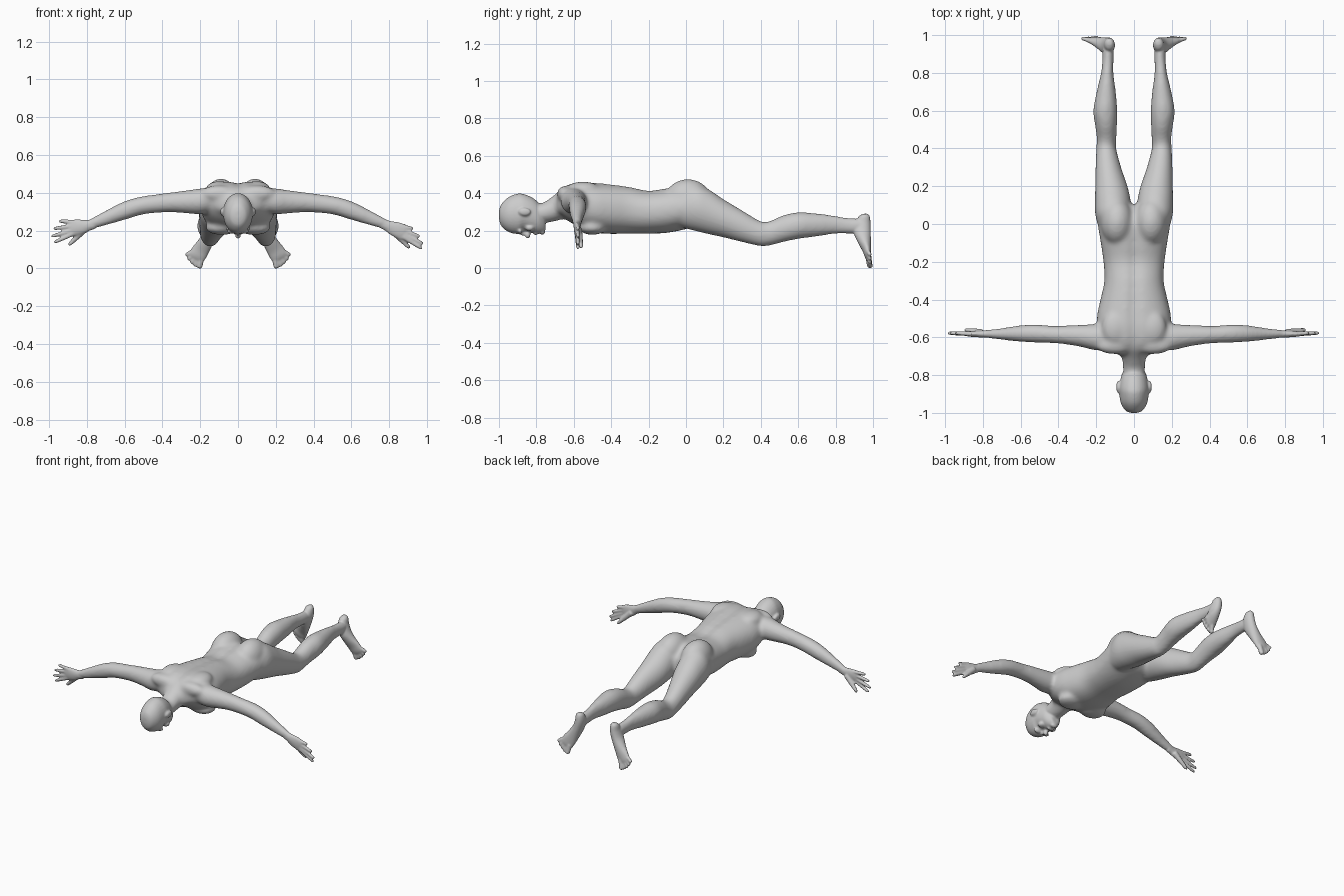
import bpy, bmesh, math
from mathutils import Vector, Matrix

Y = Vector((0, 1, 0))
X = Vector((1, 0, 0))


def add_object(name, bm):
    bmesh.ops.recalc_face_normals(bm, faces=bm.faces)
    me = bpy.data.meshes.new(name)
    bm.to_mesh(me)
    bm.free()
    ob = bpy.data.objects.new(name, me)
    bpy.context.collection.objects.link(ob)
    return ob


def catmull(rows, steps=5):
    out = []
    n = len(rows)
    for i in range(n - 1):
        p = [rows[max(i - 1, 0)], rows[i], rows[i + 1], rows[min(i + 2, n - 1)]]
        for k in range(steps):
            t = k / steps
            out.append([0.5 * (2 * b + (c - a) * t + (2 * a - 5 * b + 4 * c - d) * t * t
                               + (3 * b - a - 3 * c + d) * t ** 3) for a, b, c, d in zip(*p)])
    out.append(list(rows[-1]))
    return out


def loft(name, rows, ref, tangent=None, power=1.0, groove=0.0, n=32):
    """Skin elliptical sections (x, y, z, radius along ref, radius across)."""
    rows = catmull(rows)
    bm = bmesh.new()
    rings = []
    for i, r in enumerate(rows):
        c = Vector(r[:3])
        t = tangent or (Vector(rows[min(i + 1, len(rows) - 1)][:3]) - Vector(rows[max(i - 1, 0)][:3]))
        b = t.cross(ref).normalized()
        a = ref
        ring = []
        for k in range(n):
            th = 2 * math.pi * k / n
            cs, sn = math.cos(th), math.sin(th)
            cs = math.copysign(abs(cs) ** power, cs)
            sn = math.copysign(abs(sn) ** power, sn)
            p = c + a * r[3] * cs + b * r[4] * sn
            if groove and p.z > c.z:
                p.z -= groove * math.exp(-(p.x / 0.025) ** 2)
            ring.append(bm.verts.new(p))
        rings.append(ring)
    for r0, r1 in zip(rings, rings[1:]):
        for k in range(n):
            bm.faces.new((r0[k], r0[(k + 1) % n], r1[(k + 1) % n], r1[k]))
    bm.faces.new(rings[0])
    bm.faces.new(rings[-1][::-1])
    return add_object(name, bm)


def body_loft(name, rows, s=1, **kw):
    """Rows of (y, x centre, half width, top z, bottom z)."""
    return loft(name, [(s * x, y, (t + b) / 2, w, (t - b) / 2) for y, x, w, t, b in rows], X, Y, **kw)


def blob(name, c, r):
    bm = bmesh.new()
    bmesh.ops.create_uvsphere(bm, u_segments=24, v_segments=16, radius=1,
                              matrix=Matrix.Translation(c) @ Matrix.Diagonal((*r, 1)))
    return add_object(name, bm)


def digit(name, a, b, r0, r1):
    a, b = Vector(a), Vector(b)
    prof = [(0, r0), (0.5, (r0 + r1) / 2), (0.85, r1), (0.95, r1 * 0.8), (1, r1 * 0.35)]
    return loft(name, [(*a.lerp(b, t), r, r) for t, r in prof], Y, n=14)


def fuse(name, parts, voxel, iterations):
    bpy.ops.object.select_all(action='DESELECT')
    for p in parts:
        p.select_set(True)
    ob = parts[0]
    bpy.context.view_layer.objects.active = ob
    bpy.ops.object.join()
    ob.name = name
    m = ob.modifiers.new("blend", 'REMESH')
    m.mode, m.voxel_size = 'VOXEL', voxel
    m = ob.modifiers.new("soften", 'SMOOTH')
    m.factor, m.iterations = 0.5, iterations
    for mod in list(ob.modifiers):
        bpy.ops.object.modifier_apply(modifier=mod.name)
    return ob


# Torso and neck
core = [body_loft("torso", [
    (-.70, 0, .06, .385, .27), (-.67, 0, .13, .425, .28), (-.62, 0, .18, .452, .245),
    (-.55, 0, .195, .462, .205), (-.48, 0, .195, .458, .188), (-.40, 0, .178, .45, .182),
    (-.30, 0, .157, .437, .184), (-.20, 0, .162, .417, .183), (-.10, 0, .176, .43, .188),
    (0, 0, .19, .44, .208), (.06, 0, .165, .41, .23), (.10, 0, .10, .37, .27)],
    power=.88, groove=.014)]
core.append(body_loft("neck", [
    (-.84, 0, .052, .375, .26), (-.78, 0, .058, .345, .24), (-.72, 0, .062, .378, .245),
    (-.66, 0, .08, .425, .26), (-.60, 0, .08, .44, .27)]))

for s in (1, -1):
    # Muscle masses
    core += [blob("glute", (s * .09, .01, .365), (.088, .125, .11)),
             blob("pec", (s * .085, -.50, .215), (.088, .075, .038)),
             blob("shoulder_blade", (s * .10, -.55, .42), (.07, .09, .042)),
             blob("trapezius", (s * .10, -.645, .395), (.10, .045, .045))]
    # Leg from hip to ankle
    core.append(body_loft("leg", [
        (-.06, .10, .075, .41, .23), (.0, .105, .088, .43, .21), (.06, .11, .097, .445, .195),
        (.13, .113, .094, .415, .178), (.20, .12, .086, .368, .163), (.30, .136, .068, .308, .138),
        (.40, .147, .053, .25, .116), (.45, .145, .052, .252, .12), (.52, .148, .058, .282, .138),
        (.60, .152, .064, .298, .155), (.70, .147, .051, .292, .168), (.80, .142, .033, .279, .182),
        (.87, .138, .03, .268, .182), (.92, .137, .03, .265, .18), (.95, .136, .028, .265, .19)], s))
    # Arm from shoulder to wrist
    core.append(loft("arm", [(s * x, y, z, a, b) for x, y, z, a, b in [
        (.13, -.60, .37, .065, .06), (.20, -.60, .355, .07, .068), (.27, -.593, .352, .06, .061),
        (.35, -.588, .35, .051, .053), (.43, -.585, .343, .046, .049), (.52, -.58, .33, .048, .048),
        (.60, -.58, .305, .044, .047), (.70, -.582, .265, .031, .037), (.76, -.582, .241, .024, .03),
        (.80, -.582, .225, .02, .028)]], Y))
body = fuse("body", core, .011, 9)

# Head and face
parts = [body, body_loft("head", [
    (-1.0, 0, .015, .305, .265), (-.988, 0, .044, .34, .225), (-.95, 0, .069, .378, .193),
    (-.90, 0, .078, .397, .182), (-.865, 0, .078, .394, .198), (-.82, 0, .071, .375, .187),
    (-.785, 0, .06, .345, .184), (-.76, 0, .04, .31, .19), (-.752, 0, .025, .28, .2)])]
parts += [blob("nose_bridge", (0, -.868, .187), (.009, .03, .014)),
          blob("nose_tip", (0, -.847, .177), (.016, .015, .02)),
          blob("lips", (0, -.803, .185), (.024, .011, .010)),
          blob("chin", (0, -.768, .193), (.024, .016, .015))]

WRIST = Vector((.78, -.582, .23))
for s in (1, -1):
    parts += [blob("brow", (s * .03, -.888, .197), (.028, .012, .014)),
              blob("cheek", (s * .04, -.835, .215), (.026, .025, .018)),
              blob("ear", (s * .083, -.862, .30), (.011, .033, .021))]

    # Hand: u runs along it, v towards the little finger, d towards the palm
    ang = math.radians(-22 if s > 0 else -10)

    def hand(u, v, d=0.0):
        x = WRIST.x + u * math.cos(ang) - v * math.sin(ang) * -1
        z = WRIST.z + u * math.sin(ang) + v * math.cos(ang)
        return Vector((s * x, WRIST.y + d, z))

    parts.append(loft("palm", [(*hand(u, v), a, b) for u, v, a, b in [
        (-.02, 0, .02, .026), (.01, 0, .019, .029), (.04, -.002, .018, .037),
        (.075, 0, .016, .042), (.105, 0, .012, .041), (.115, 0, .007, .034)]], Y))
    for v0, u1, v1 in [(-.032, .185, -.062), (-.011, .207, -.026), (.011, .203, .016), (.031, .18, .052)]:
        parts.append(digit("finger", hand(.09, v0), hand(u1, v1, .004), .0125, .0095))
    parts.append(digit("thumb", hand(.025, -.015, .008), hand(.102, -.092, .022), .019, .011))

    # Foot, toes pointing down and outwards
    parts.append(loft("foot", [(s * x, y, z, a, b) for x, y, z, a, b in [
        (.130, .960, .290, .012, .012), (.130, .953, .275, .03, .025), (.132, .945, .235, .042, .031),
        (.147, .943, .185, .045, .034), (.173, .955, .135, .034, .039), (.198, .967, .095, .023, .045),
        (.217, .973, .065, .017, .046), (.226, .976, .05, .011, .04)]], Y))
    toes = [(.192, .065, .205, .0, .015), (.210, .058, .229, .01, .011), (.225, .065, .247, .024, .011),
            (.238, .075, .264, .044, .0105), (.248, .088, .277, .068, .0105)]
    for x0, z0, x1, z1, r in toes:
        parts.append(digit("toe", (s * x0, .975, z0), (s * x1, .984, z1), r * 1.1, r))

# Fuse into one smooth figure
figure = fuse("prone_figure", parts, .006, 3)
bpy.ops.object.shade_smooth()
